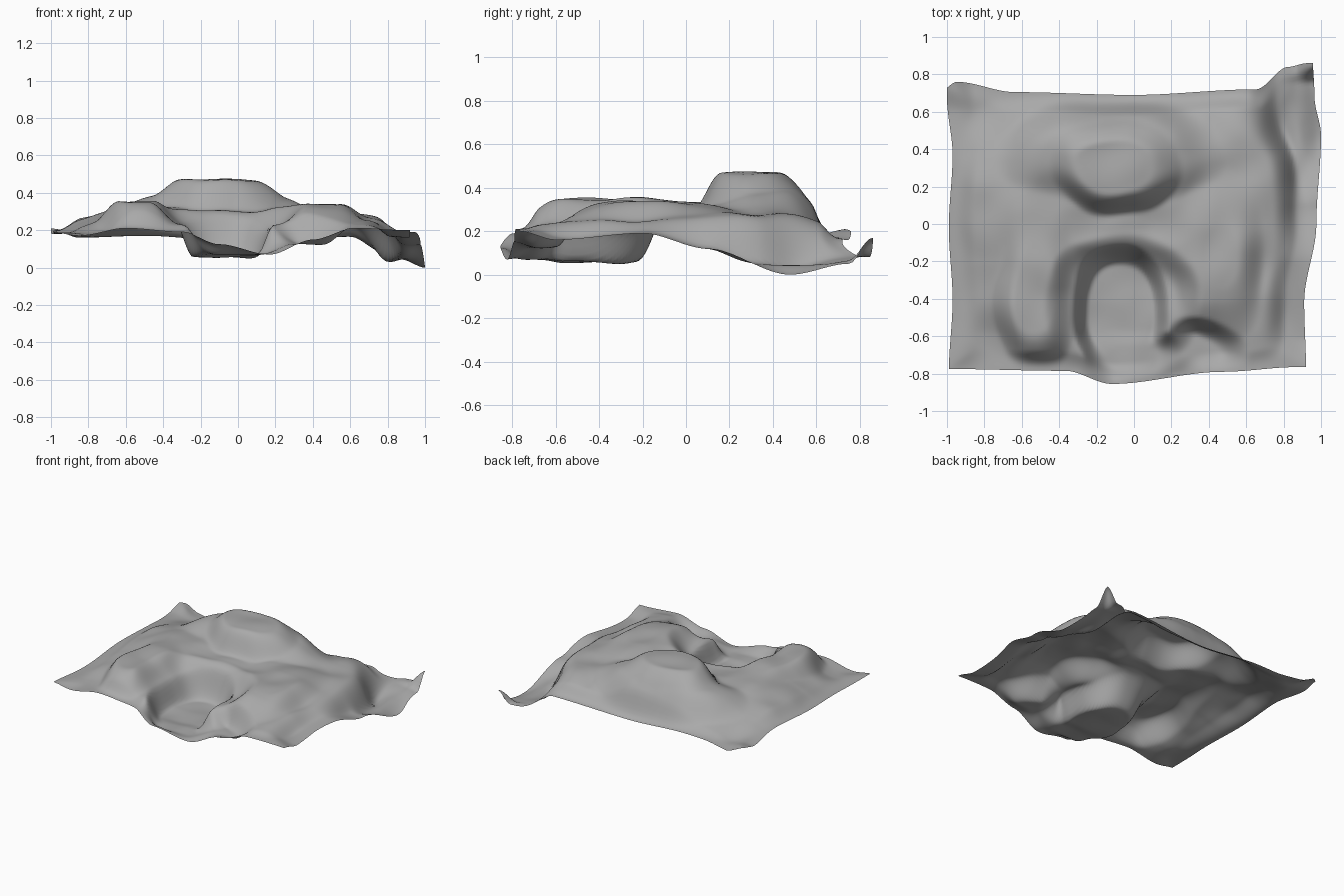
import bpy
import bmesh
from mathutils import Vector, noise

if "Cube" in bpy.data.objects:
    bpy.data.objects.remove(bpy.data.objects["Cube"])

COLUMNS, ROWS = 130, 104


def ease(t):
    t = min(1.0, max(0.0, t))
    return t * t * (3 - 2 * t)


def along(t, points):
    """Smoothly interpolated profile through (position, value) points."""
    if t <= points[0][0]:
        return points[0][1]
    for (a, va), (b, vb) in zip(points, points[1:]):
        if t <= b:
            return va + (vb - va) * ease((t - a) / (b - a))
    return points[-1][1]


# Outline of the sheet: wavy sides with two drawn-out back corners
FRONT_Y = [(-1, -.775), (-.35, -.785), (-.1, -.855), (.5, -.79), (.9, -.765)]
BACK_Y = [(-1, .72), (-.93, .76), (-.62, .705), (0, .69), (.65, .72), (.82, .84), (.92, .86)]
LEFT_X = [(-.8, -.99), (-.4, -.97), (0, -.99), (.4, -.97), (.72, -1)]
RIGHT_X = [(-.8, .92), (-.45, .91), (-.05, .975), (.4, 1), (.6, .965), (.82, .955)]

# Heights along the four edges
FRONT_Z = [(-1, .19), (-.85, .17), (-.6, .21), (-.3, .19), (-.1, .125), (.17, .07), (.4, .15), (.62, .21), (.92, .2)]
BACK_Z = [(-1, .21), (-.85, .16), (-.5, .17), (0, .14), (.6, .165), (.78, .08), (.86, .08), (.96, .17)]
LEFT_Z = [(-.78, .19), (-.5, .18), (.3, .2), (.6, .18), (.75, .21)]
RIGHT_Z = [(-.77, .2), (-.6, .16), (-.2, .19), (.1, .12), (.48, 0), (.75, .05), (.86, .17)]

# Landforms laid over each other: centre x, y, radius x, y, softness, height
LANDFORMS = [
    (-.08, 0, .76, .63, .36, .32),      # plateau
    (.95, .48, .11, .26, .6, .05),      # east trough
    (.62, -.02, .18, .63, .35, .25),    # right shoulder
    (.5, .2, .22, .36, .6, .285),       # raised back of the shoulder
    (-.52, -.34, .17, .34, .4, .35),    # left ridge
    (.45, -.18, .17, .34, .5, .335),    # right ridge
    (-.05, 0, .24, .09, .6, .3),        # saddle
    (-.12, .38, .46, .21, .38, .39),    # mound foot
    (-.11, .31, .28, .2, .3, .468),     # mound crest
    (.28, -.71, .27, .16, .32, .12),    # front notch
    (-.05, -.42, .34, .3, .25, .22),    # hollow
    (-.07, -.47, .22, .3, .2, .06),     # basin floor
    (0, -.73, .2, .13, .4, .07),        # basin mouth
]


def edge_height(x, y, u, v):
    """Inverse-distance blend of the edge heights."""
    sides = [(u * 1.95, along(y, LEFT_Z)), ((1 - u) * 1.95, along(y, RIGHT_Z)),
             (v * 1.5, along(x, FRONT_Z)), ((1 - v) * 1.5, along(x, BACK_Z))]
    weights = [1 / (d * d + 1e-5) for d, _ in sides]
    return sum(w * s[1] for w, s in zip(weights, sides)) / sum(weights)


def height(x, y, u, v):
    z = base = edge_height(x, y, u, v)
    # Uneven ground makes the landform borders wander
    wx = x + .05 * noise.noise(Vector((x * 3, y * 3, 1)))
    wy = y + .05 * noise.noise(Vector((x * 3, y * 3, 5)))
    for cx, cy, rx, ry, soft, top in LANDFORMS:
        d = (abs((wx - cx) / rx) ** 2.3 + abs((wy - cy) / ry) ** 2.3) ** (1 / 2.3)
        z += (top - z) * ease((1 + soft - d) / (2 * soft))
    # Landforms fade out towards the rim
    inside = ease(min(u, 1 - u, v, 1 - v) * 14)
    z = base + (z - base) * inside
    return z + inside * .015 * noise.noise(Vector((x * 5, y * 5, 9)))


# Terrain sheet: a grid draped over the landforms
bm = bmesh.new()
grid = []
for j in range(ROWS + 1):
    v = j / ROWS
    row = []
    for i in range(COLUMNS + 1):
        u = i / COLUMNS
        flat_x, flat_y = u * 1.93 - .98, v * 1.55 - .78
        left, right = along(flat_y, LEFT_X), along(flat_y, RIGHT_X)
        front, back = along(flat_x, FRONT_Y), along(flat_x, BACK_Y)
        x = left + (right - left) * u
        y = front + (back - front) * v
        row.append(bm.verts.new((x, y, height(x, y, u, v))))
    grid.append(row)
for low, high in zip(grid, grid[1:]):
    for i in range(COLUMNS):
        bm.faces.new((low[i], low[i + 1], high[i + 1], high[i])).smooth = True

# Rest the lowest point on the ground
lowest = min(vert.co.z for vert in bm.verts)
bmesh.ops.translate(bm, verts=bm.verts, vec=(0, 0, -lowest))

mesh = bpy.data.meshes.new("terrain_sheet")
bm.to_mesh(mesh)
bm.free()
terrain = bpy.data.objects.new("terrain_sheet", mesh)
bpy.context.collection.objects.link(terrain)

# Plain grey surface
grey = bpy.data.materials.new("stone_grey")
grey.use_nodes = True
grey.diffuse_color = (.4, .4, .4, 1)
grey.node_tree.nodes["Principled BSDF"].inputs["Base Color"].default_value = (.4, .4, .4, 1)
mesh.materials.append(grey)
